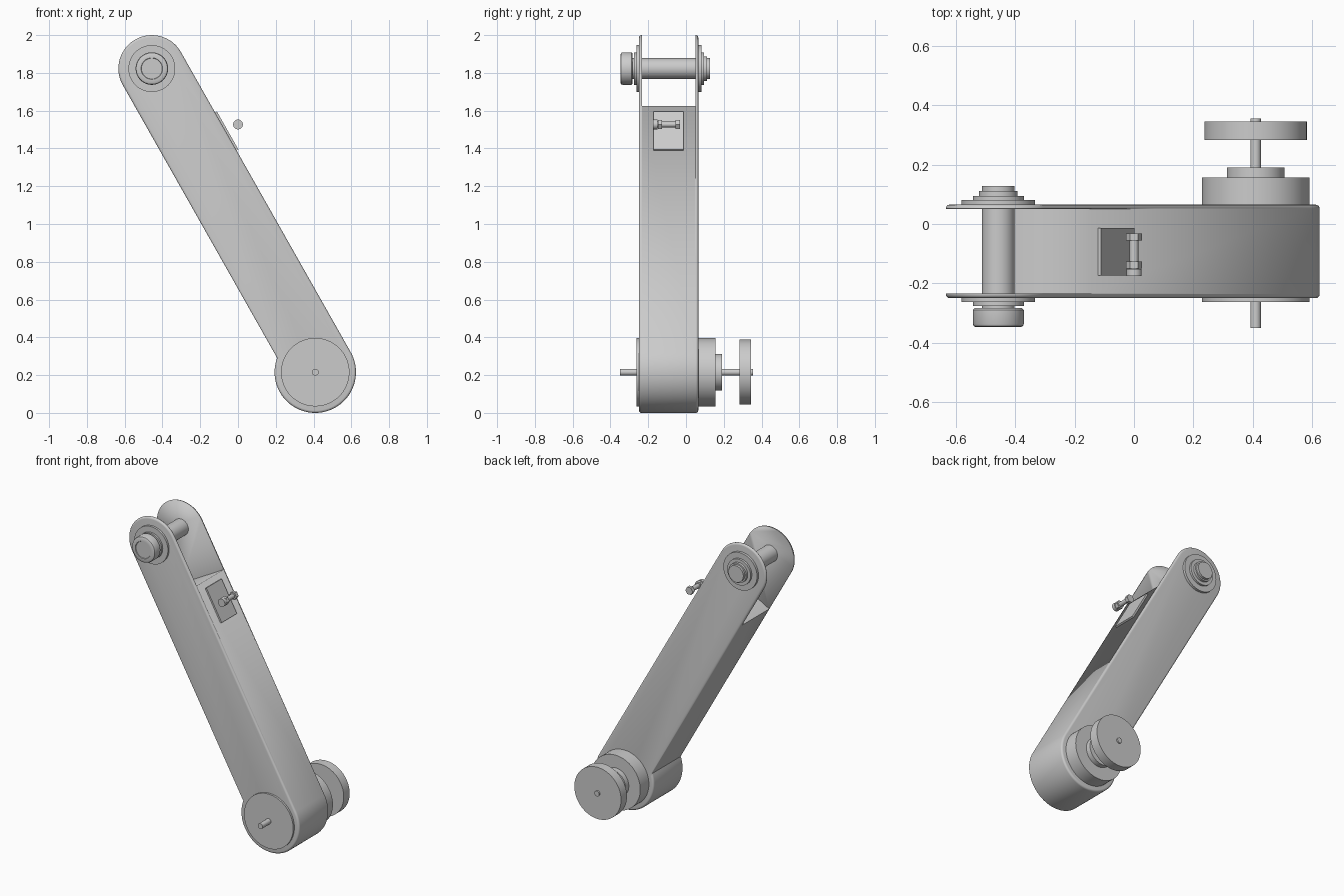
import bpy, bmesh
from math import radians, cos, sin, pi, sqrt, atan2
from mathutils import Matrix, Vector

old = bpy.data.objects.get("Cube")
if old:
    bpy.data.objects.remove(old, do_unlink=True)

# Single plain metal colour
metal = bpy.data.materials.new("plain grey metal")
metal.use_nodes = True
grey = (0.6, 0.6, 0.6, 1)
metal.diffuse_color = grey
metal.node_tree.nodes["Principled BSDF"].inputs["Base Color"].default_value = grey

# Arm frame: origin at the hub, local z runs along the arm
HUB_R, PIN_R, PIN_T = 0.2155, 0.177, 1.825
PIN_N = HUB_R - PIN_R
FRONT, BACK = -0.249, 0.065
ARM = Matrix.Translation((0.409, 0, HUB_R)) @ Matrix.Rotation(radians(-29.5), 4, 'Y')
HUB = ARM @ Vector((0, 0, 0))
PIN = ARM @ Vector((PIN_N, 0, PIN_T))


def finish(name, bm, matrix):
    bmesh.ops.recalc_face_normals(bm, faces=bm.faces)
    mesh = bpy.data.meshes.new(name)
    bm.to_mesh(mesh)
    bm.free()
    mesh.materials.append(metal)
    ob = bpy.data.objects.new(name, mesh)
    ob.matrix_world = matrix
    bpy.context.collection.objects.link(ob)
    bpy.ops.object.select_all(action='DESELECT')
    ob.select_set(True)
    bpy.context.view_layer.objects.active = ob
    bpy.ops.object.shade_smooth_by_angle(angle=radians(35))
    return ob


def turned(name, centre, profile, steps=64):
    """Spin (radius, y) points around a y axis through centre."""
    bm = bmesh.new()
    vs = [bm.verts.new((r, y, 0)) for r, y in profile]
    es = [bm.edges.new(pair) for pair in zip(vs, vs[1:])]
    bmesh.ops.spin(bm, geom=vs + es, cent=(0, 0, 0), axis=(0, 1, 0),
                   angle=2 * pi, steps=steps)
    bmesh.ops.remove_doubles(bm, verts=bm.verts, dist=1e-5)
    return finish(name, bm, Matrix.Translation((centre.x, 0, centre.z)))


def disc(name, centre, r, y0, y1, steps=64):
    return turned(name, centre, [(0, y0), (r, y0), (r, y1), (0, y1)], steps)


def box(name, lo, hi, matrix):
    bm = bmesh.new()
    bmesh.ops.create_cube(bm, size=1)
    for v in bm.verts:
        v.co = [a + (c + 0.5) * (b - a) for a, b, c in zip(lo, hi, v.co)]
    return finish(name, bm, matrix)


def arc(n, t, r, a0, a1, count):
    angles = [a0 + (a1 - a0) * i / count for i in range(count + 1)]
    return [(n + r * cos(a), t + r * sin(a)) for a in angles]


# Arm body: large hub end, straight sides, round fork end, soft outer edges
left = PIN_N - PIN_R
join = atan2(sqrt(HUB_R ** 2 - left ** 2), left)
outline = arc(0, 0, HUB_R, join, 2 * pi, 56) + arc(PIN_N, PIN_T, PIN_R, 0, pi, 40)
bm = bmesh.new()
base = bm.faces.new([bm.verts.new((n, FRONT, t)) for n, t in outline])
top = bmesh.ops.extrude_face_region(bm, geom=[base], use_keep_orig=True)["geom"]
bmesh.ops.translate(bm, vec=(0, BACK - FRONT, 0),
                    verts=[g for g in top if isinstance(g, bmesh.types.BMVert)])
rims = [e for e in bm.edges if abs(e.verts[0].co.y - e.verts[1].co.y) < 1e-6]
bmesh.ops.bevel(bm, geom=rims, offset=0.013, segments=4, profile=0.5, affect='EDGES')
arm = finish("arm_body", bm, ARM)

# Slot between the fork cheeks
slot = box("slot_cutter", (-0.4, FRONT + 0.016, 1.498), (0.5, BACK - 0.014, 2.4), ARM)
slot.hide_render = True
cut = arm.modifiers.new("slot", 'BOOLEAN')
cut.operation, cut.solver, cut.object = 'DIFFERENCE', 'EXACT', slot
bpy.context.view_layer.update()
bpy.context.view_layer.objects.active = arm
bpy.ops.object.modifier_apply(modifier="slot")
bpy.data.objects.remove(slot, do_unlink=True)

# Fork pin with stepped washers and a rounded knob in front
disc("fork_pin", PIN, 0.055, -0.29, 0.127)
disc("front_washer", PIN, 0.124, -0.263, FRONT)
disc("front_collar", PIN, 0.086, -0.275, -0.263)
turned("pin_knob", PIN, [(0, -0.283), (0.08, -0.283), (0.086, -0.289),
                         (0.086, -0.335), (0.083, -0.343), (0.075, -0.347),
                         (0.057, -0.347), (0.055, -0.343), (0, -0.343)])
disc("back_washer", PIN, 0.124, BACK, 0.081)
disc("back_collar", PIN, 0.086, 0.081, 0.095)
disc("back_ring", PIN, 0.065, 0.095, 0.111)

# Hub covers, axle and wheel
disc("front_hub_cover", HUB, 0.181, -0.262, FRONT)
disc("back_hub_drum", HUB, 0.181, BACK, 0.156)
disc("back_hub_step", HUB, 0.097, 0.156, 0.19)
disc("axle", HUB, 0.018, -0.35, 0.355, 32)
disc("wheel", HUB, 0.172, 0.283, 0.345, 96)

# Plate on the upper edge of the arm, with a bolt above it
box("edge_plate", (HUB_R - 0.01, -0.173, 1.227), (HUB_R + 0.011, -0.013, 1.458), ARM)
BOLT = Vector((0, 0, 1.527))
disc("bolt_shank", BOLT, 0.015, -0.17, -0.035, 24)
disc("bolt_head", BOLT, 0.027, -0.056, -0.032, 6)
disc("bolt_nut", BOLT, 0.027, -0.149, -0.126, 6)
disc("bolt_end_cap", BOLT, 0.026, -0.175, -0.152, 32)
